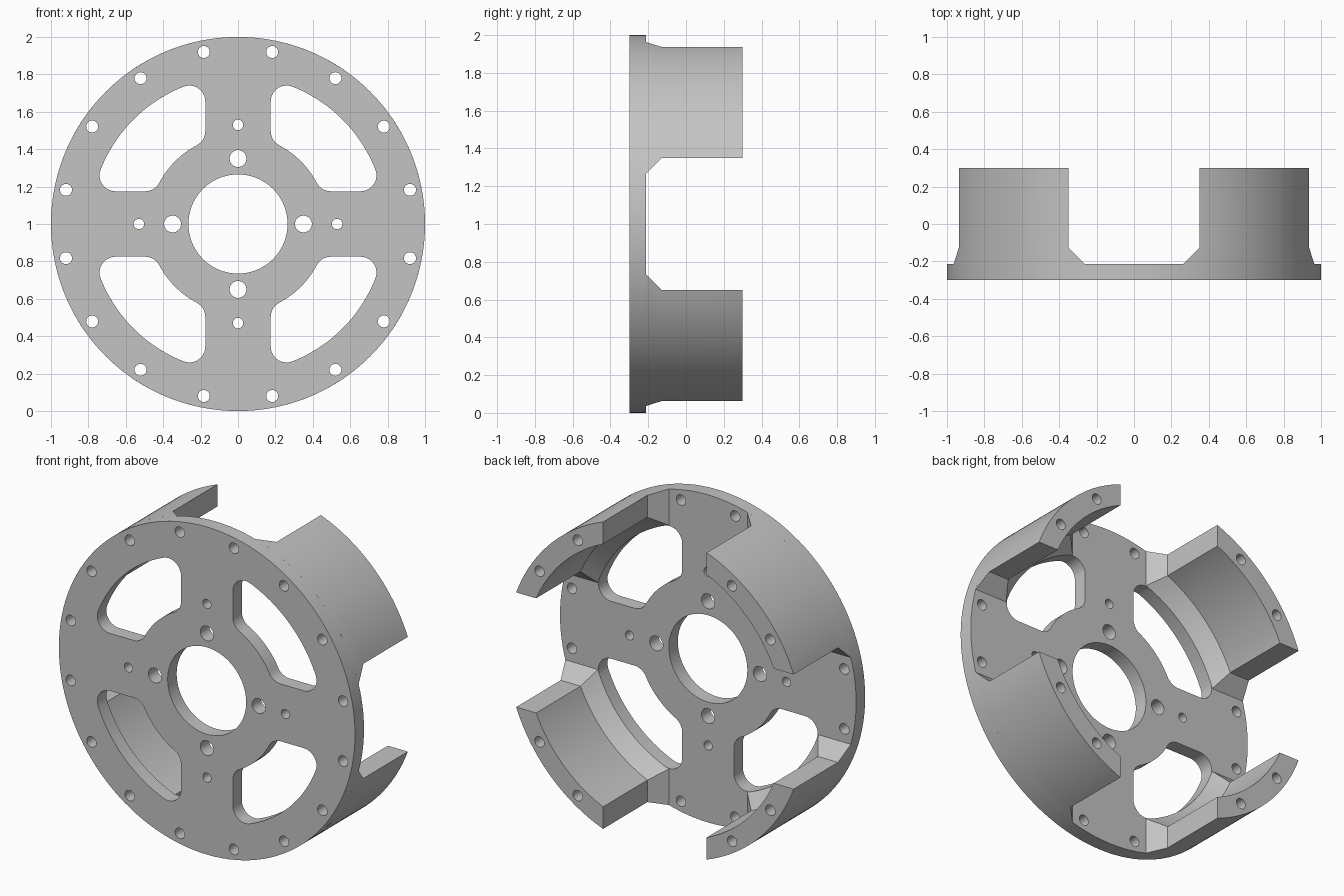
import bpy, bmesh
from math import sin, cos, asin, atan2, pi, hypot, sqrt

cube = bpy.data.objects.get("Cube")
if cube:
    bpy.data.objects.remove(cube, do_unlink=True)

FRONT, PLATE_BACK, BACK = -0.3, -0.213, 0.3
CHAMFER = 0.085

grey = bpy.data.materials.new("plain grey")
grey.use_nodes = True
colour = (0.55, 0.55, 0.55, 1)
grey.diffuse_color = colour
grey.node_tree.nodes["Principled BSDF"].inputs["Base Color"].default_value = colour


def arc(cx, cz, r, a0, a1, n):
    """Points along an arc, both ends included."""
    return [(cx + r * cos(a0 + (a1 - a0) * i / n),
             cz + r * sin(a0 + (a1 - a0) * i / n)) for i in range(n + 1)]


def circle(cx, cz, r, n):
    return arc(cx, cz, r, 0, 2 * pi, n)[:-1]


def turn(loop, quarter):
    """Rotate an outline by quarter turns about the axle."""
    for _ in range(quarter):
        loop = [(-z, x) for x, z in loop]
    return loop


def loft(bm, levels):
    """Closed solid through matching outlines, given as (y, outline)."""
    rings = [[bm.verts.new((x, y, 1 + z)) for x, z in loop] for y, loop in levels]
    for a, b in zip(rings, rings[1:]):
        for i in range(len(a)):
            j = (i + 1) % len(a)
            bm.faces.new((a[i], a[j], b[j], b[i]))
    bm.faces.new(rings[0][::-1])
    bm.faces.new(rings[-1])


def make_object(name, solids):
    bm = bmesh.new()
    for levels in solids:
        loft(bm, levels)
    bmesh.ops.recalc_face_normals(bm, faces=bm.faces)
    mesh = bpy.data.meshes.new(name)
    bm.to_mesh(mesh)
    bm.free()
    mesh.materials.append(grey)
    obj = bpy.data.objects.new(name, mesh)
    bpy.context.collection.objects.link(obj)
    return obj


def cut(obj, cutter):
    """Subtract the cutter and keep the resulting mesh."""
    mod = obj.modifiers.new("cut", 'BOOLEAN')
    mod.operation, mod.solver, mod.object = 'DIFFERENCE', 'EXACT', cutter
    graph = bpy.context.evaluated_depsgraph_get()
    mesh = bpy.data.meshes.new_from_object(obj.evaluated_get(graph))
    obj.modifiers.clear()
    obj.data = mesh


def drill(loop):
    return [(-0.5, loop), (0.5, loop)]


def slot_outline(edge=0.175, r_in=0.475, r_out=0.79, fillet=0.085):
    """Rounded window between two spokes, in the first quadrant."""
    c = edge + fillet
    zo = sqrt((r_out - fillet) ** 2 - c * c)
    zi = sqrt((r_in + fillet) ** 2 - c * c)
    ao, ai = atan2(c, zo), atan2(c, zi)
    pts = arc(0, 0, r_out, ao, pi / 2 - ao, 24)
    pts += arc(c, zo, fillet, pi / 2 - ao, pi, 10)[1:]
    pts += arc(c, zi, fillet, pi, 1.5 * pi - ai, 8)
    pts += arc(0, 0, r_in, pi / 2 - ai, ai, 16)[1:]
    pts += arc(zi, c, fillet, pi + ai, 1.5 * pi, 8)[1:]
    pts += arc(zo, c, fillet, -pi / 2, ao, 10)[:-1]
    return pts


def wall_outline(gap, r_in):
    """Rim segment bounded by two straight ends."""
    ao, ai = asin(gap), asin(gap / r_in)
    return (arc(0, 0, 1, ao, pi / 2 - ao, 32)
            + arc(0, 0, r_in, pi / 2 - ai, ai, 32))


# Cutters: rim holes, windows, hub bore and hub holes
rim_holes = [drill(circle(0.9375 * cos(a), 0.9375 * sin(a), 0.032, 24))
             for a in [(k + 0.5) * pi / 8 for k in range(16)]]
hub = [drill(circle(0, 0, 0.265, 96))]
for q in range(4):
    hub.append(drill(turn(circle(0.35, 0, 0.045, 32), q)))
    hub.append(drill(turn(circle(0.53, 0, 0.028, 24), q)))
    hub.append(drill(turn(slot_outline(), q)))
rim_cutter = make_object("rim_hole_cutter", rim_holes)
hub_cutter = make_object("hub_cutter", hub)

# Front plate
disc = circle(0, 0, 1, 128)
parts = [make_object("front_plate", [[(FRONT, disc), (PLATE_BACK, disc)]])]
cut(parts[0], hub_cutter)

# Four rim walls with chamfered feet
foot, body = wall_outline(0.265, 0.79), wall_outline(0.35, 0.875)
for q, name in enumerate(("upper_left", "upper_right", "lower_right", "lower_left")):
    levels = [(PLATE_BACK, foot), (PLATE_BACK + CHAMFER, body), (BACK, body)]
    parts.append(make_object(name + "_wall", [[(y, turn(l, q)) for y, l in levels]]))

for part in parts:
    cut(part, rim_cutter)
for cutter in (rim_cutter, hub_cutter):
    bpy.data.objects.remove(cutter, do_unlink=True)

# Smooth curved faces, crisp edges
bpy.ops.object.select_all(action='DESELECT')
for part in parts:
    part.select_set(True)
bpy.context.view_layer.objects.active = parts[0]
bpy.ops.object.shade_smooth_by_angle(angle=pi / 6)
